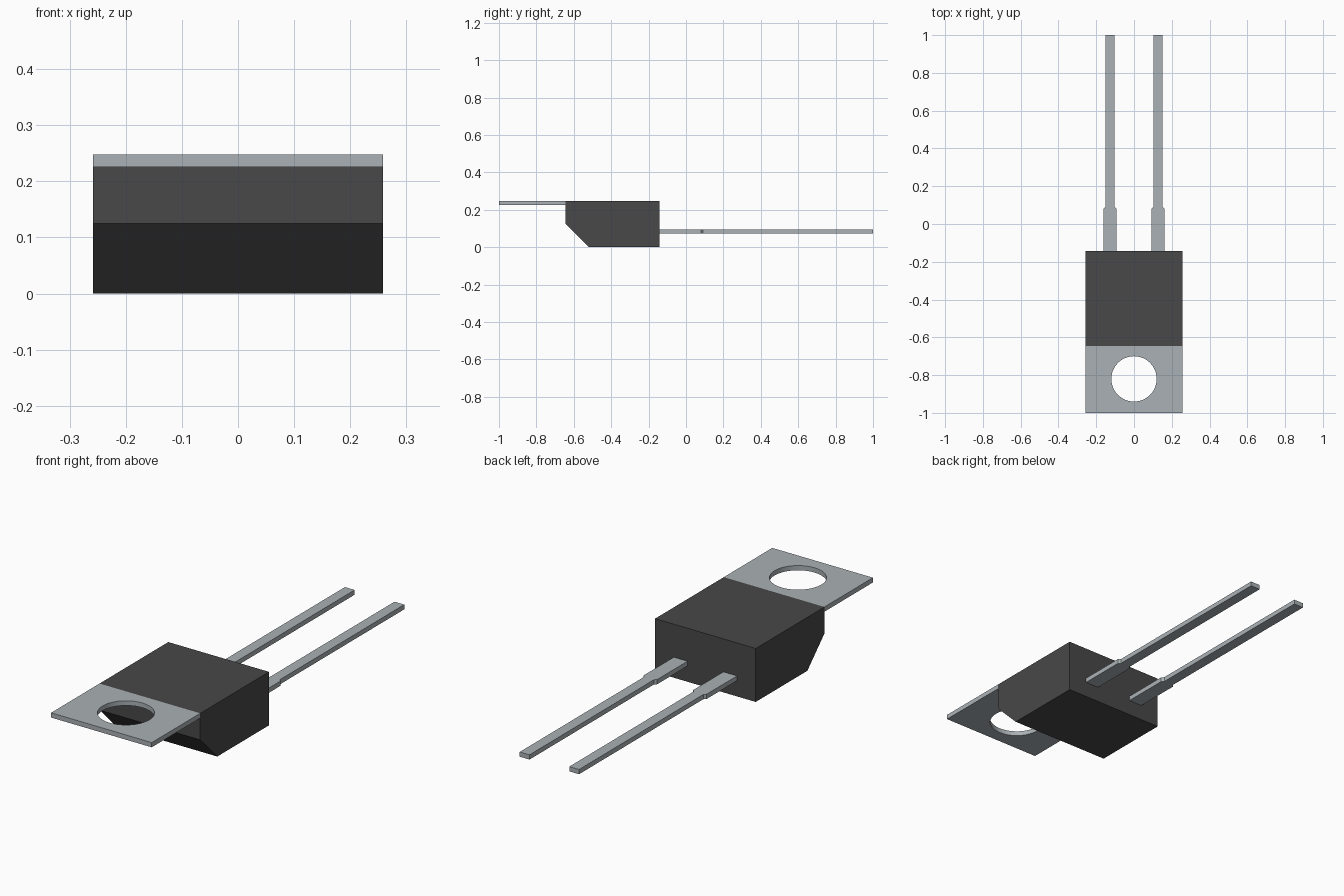
import bpy, bmesh, math
from mathutils import Vector

cube = bpy.data.objects.get("Cube")
if cube:
    bpy.data.objects.remove(cube, do_unlink=True)


def material(name, rgb):
    m = bpy.data.materials.new(name)
    m.use_nodes = True
    m.diffuse_color = (*rgb, 1)
    m.node_tree.nodes["Principled BSDF"].inputs["Base Color"].default_value = (*rgb, 1)
    return m


black = material("black plastic", (0.065, 0.065, 0.065))
metal = material("tinned metal", (0.40, 0.44, 0.46))


def prism(name, loops, offset, mat):
    """Fill closed outlines (later ones are holes) and extrude by offset."""
    bm = bmesh.new()
    edges = []
    for loop in loops:
        vs = [bm.verts.new(p) for p in loop]
        edges += [bm.edges.new((vs[i - 1], vs[i])) for i in range(len(vs))]
    bmesh.ops.triangle_fill(bm, edges=edges, use_beauty=True)
    ext = bmesh.ops.extrude_face_region(bm, geom=bm.faces[:], use_keep_orig=True)
    moved = [v for v in ext["geom"] if isinstance(v, bmesh.types.BMVert)]
    bmesh.ops.translate(bm, verts=moved, vec=Vector(offset))
    bmesh.ops.recalc_face_normals(bm, faces=bm.faces[:])
    bmesh.ops.dissolve_limit(bm, angle_limit=0.01, verts=bm.verts[:], edges=bm.edges[:])
    me = bpy.data.meshes.new(name)
    bm.to_mesh(me)
    bm.free()
    me.materials.append(mat)
    ob = bpy.data.objects.new(name, me)
    bpy.context.collection.objects.link(ob)
    return ob


W = 0.258          # half width of body and tab
TOP = 0.248        # top of the package
THICK = 0.022      # sheet metal thickness

# Moulded body with a chamfered lower front edge
side = [(-0.52, 0), (-0.142, 0), (-0.142, TOP), (-0.645, TOP), (-0.645, 0.125)]
prism("body", [[(-W, y, z) for y, z in side]], (2 * W, 0, 0), black)

# Mounting tab with a round screw hole
z = TOP - THICK
plate = [(-W, -1, z), (W, -1, z), (W, -0.645, z), (-W, -0.645, z)]
hole = [(0.12 * math.cos(a), -0.82 + 0.12 * math.sin(a), z)
        for a in (math.tau * i / 48 for i in range(48))]
tab = prism("mounting_tab", [plate, hole], (0, 0, THICK), metal)
bpy.context.view_layer.objects.active = tab
tab.select_set(True)
bpy.ops.object.shade_smooth_by_angle(angle=math.radians(30))

# Two leads, wide at the root and narrow towards the tip
half = [(0.035, -0.15), (0.035, 0.08), (0.025, 0.09), (0.025, 1)]
for name, cx in (("left_lead", 0.127), ("right_lead", -0.127)):
    outline = [(cx + x, y, 0.073) for x, y in half]
    outline += [(cx - x, y, 0.073) for x, y in reversed(half)]
    prism(name, [outline], (0, 0, THICK), metal)
